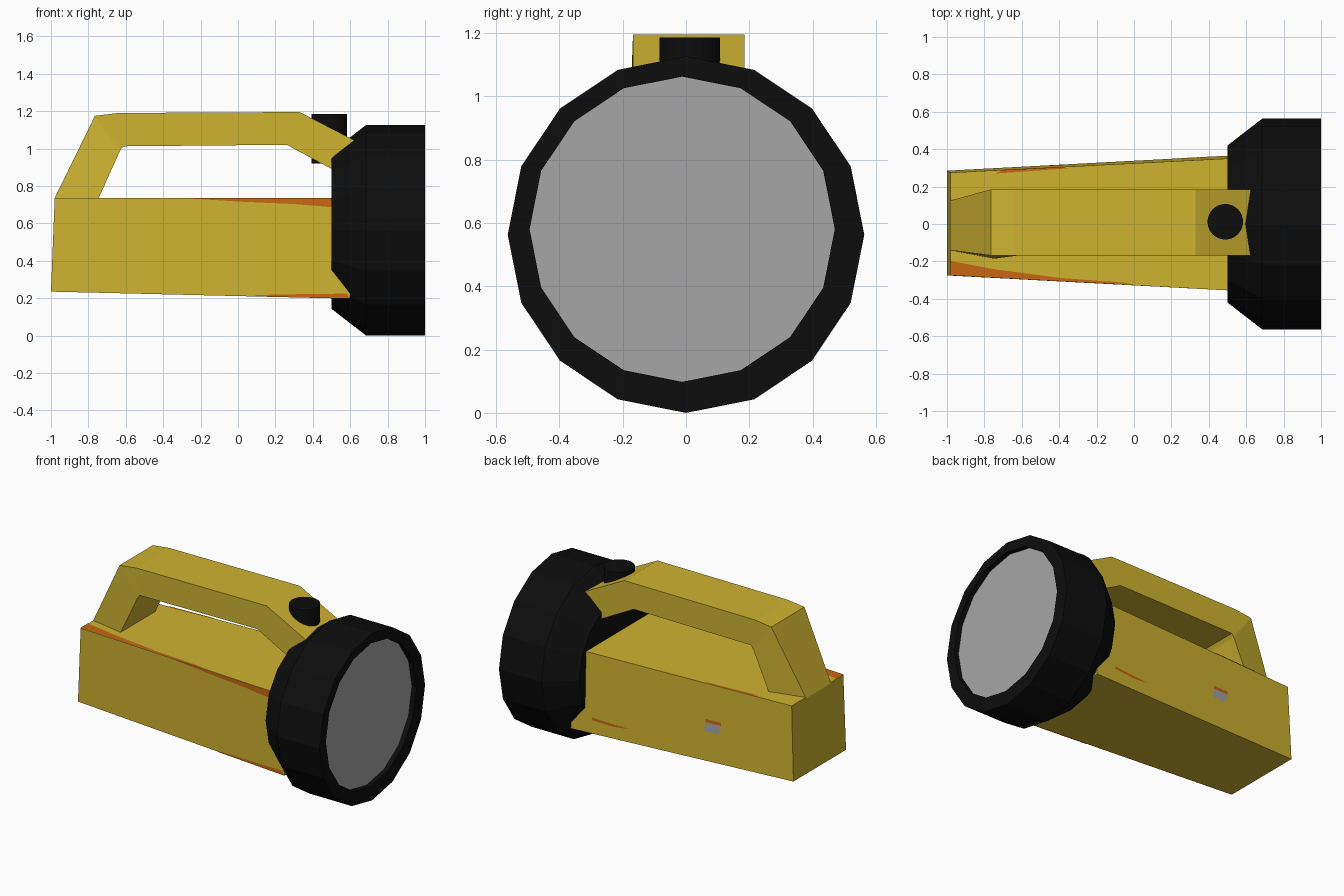
import bpy, bmesh, math
from mathutils import Vector

if "Cube" in bpy.data.objects:
    bpy.data.objects.remove(bpy.data.objects["Cube"])


def material(name, rgb):
    m = bpy.data.materials.new(name)
    m.diffuse_color = (*rgb, 1)
    m.use_nodes = True
    m.node_tree.nodes["Principled BSDF"].inputs["Base Color"].default_value = m.diffuse_color
    return m


YELLOW = material("yellow plastic", (0.62, 0.45, 0.03))
ORANGE = material("orange wear", (0.58, 0.14, 0.006))
BLACK = material("black rubber", (0.004, 0.004, 0.004))
GREY = material("grey lens", (0.39, 0.38, 0.39))


def make(name, verts, faces, mat, fix=True):
    me = bpy.data.meshes.new(name)
    me.from_pydata(verts, [], faces)
    me.materials.append(mat)
    if fix:
        bm = bmesh.new()
        bm.from_mesh(me)
        bmesh.ops.recalc_face_normals(bm, faces=bm.faces)
        bm.to_mesh(me)
        bm.free()
    ob = bpy.data.objects.new(name, me)
    bpy.context.collection.objects.link(ob)
    return ob


def loft(name, rings, mat):
    """Skin equal-length rings and cap both ends."""
    n = len(rings[0])
    faces = [(k * n + i, k * n + (i + 1) % n, (k + 1) * n + (i + 1) % n, (k + 1) * n + i)
             for k in range(len(rings) - 1) for i in range(n)]
    last = (len(rings) - 1) * n
    faces += [tuple(range(n)), tuple(range(last, last + n))]
    return make(name, [p for r in rings for p in r], faces, mat)


def ring_x(x, r, cy=0.0, cz=0.563, n=16):
    return [(x, cy + r * math.cos(math.tau * i / n), cz + r * math.sin(math.tau * i / n))
            for i in range(n)]


# Tapered battery case: corners ordered -y low, +y low, +y high, -y high
back = [(-1, -0.275, 0.235), (-1, 0.285, 0.235), (-0.98, 0.275, 0.735), (-0.98, -0.275, 0.735)]
front = [(0.6, -0.36, 0.197), (0.6, 0.37, 0.197), (0.6, 0.355, 0.735), (0.6, -0.36, 0.735)]
loft("case", [back, front], YELLOW)

# Carrying handle: outer x, outer z, inner x, inner z, outer y range, inner y range
stations = [
    (-0.983, 0.73, -0.747, 0.73, (-0.14, 0.125), (-0.185, 0.185)),
    (-0.765, 1.175, -0.63, 0.99, (-0.168, 0.185), (-0.17, 0.185)),
    (-0.64, 1.19, -0.615, 1.012, (-0.168, 0.185), (-0.168, 0.185)),
    (0.33, 1.195, 0.26, 1.02, (-0.168, 0.185), (-0.168, 0.185)),
    (0.75, 0.978, 0.75, 0.757, (-0.168, 0.185), (-0.168, 0.185)),
]
loft("handle", [[(ox, o[0], oz), (ox, o[1], oz), (ix, i[1], iz), (ix, i[0], iz)]
                for ox, oz, ix, iz, o, i in stations], YELLOW)

# Lamp head with a shallow recess for the lens
loft("lamp_head", [ring_x(0.5, 0.42), ring_x(0.685, 0.563), ring_x(1.0, 0.563),
                   ring_x(1.0, 0.482, -0.012, 0.58), ring_x(0.965, 0.482, -0.012, 0.58)], BLACK)
make("lens", ring_x(0.967, 0.482, -0.012, 0.58), [tuple(range(16))], GREY, fix=False)

# Switch button
loft("switch_button", [[(0.488 + 0.095 * math.cos(math.tau * i / 32),
                         0.012 + 0.095 * math.sin(math.tau * i / 32), z) for i in range(32)]
                       for z in (0.92, 1.185)], BLACK)

# Thin worn paint patches laid on the case sides
sides = {"front": (3, 0), "top": (3, 2), "rear": (2, 1)}
normals = {"front": (0, -1, 0), "top": (0, 0, 1), "rear": (0, 1, 0)}


def patch(name, side, points, mat, lift=0.003):
    """Points are (x, fraction across the side)."""
    a, b = sides[side]
    n = Vector(normals[side])
    verts = []
    for x, v in points:
        u = (x + 0.98) / 1.58
        p = Vector(back[a]).lerp(Vector(front[a]), u)
        q = Vector(back[b]).lerp(Vector(front[b]), u)
        verts.append(p.lerp(q, v) + n * lift)
    ob = make(name, verts, [tuple(range(len(verts)))], mat, fix=False)
    if ob.data.polygons[0].normal.dot(n) < 0:
        ob.data.flip_normals()


patch("front_upper_wear", "front", [(-0.29, 0), (0.5, 0), (0.5, 0.09), (0.3, 0.06), (0.0, 0.035)], ORANGE)
patch("front_lower_wear", "front", [(0.1, 0.985), (0.35, 0.965), (0.58, 0.95), (0.6, 1), (0.1, 1)], ORANGE)
patch("top_near_wear", "top", [(-0.98, 0), (-0.98, 0.14), (-0.75, 0.08), (-0.4, 0.03), (0.0, 0.015), (-0.1, 0.0)], ORANGE)
patch("top_far_wear", "top", [(-0.74, 0.97), (-0.35, 0.985), (-0.4, 1), (-0.7, 1)], ORANGE)
patch("rear_lower_wear", "rear", [(0.18, 0.83), (0.45, 0.80), (0.45, 0.83), (0.3, 0.85)], ORANGE)
patch("rear_grey_chip", "rear", [(-0.47, 0.5), (-0.36, 0.5), (-0.35, 0.62), (-0.45, 0.62)], GREY)
patch("rear_chip_edge", "rear", [(-0.47, 0.46), (-0.36, 0.46), (-0.36, 0.5), (-0.47, 0.5)], ORANGE)
